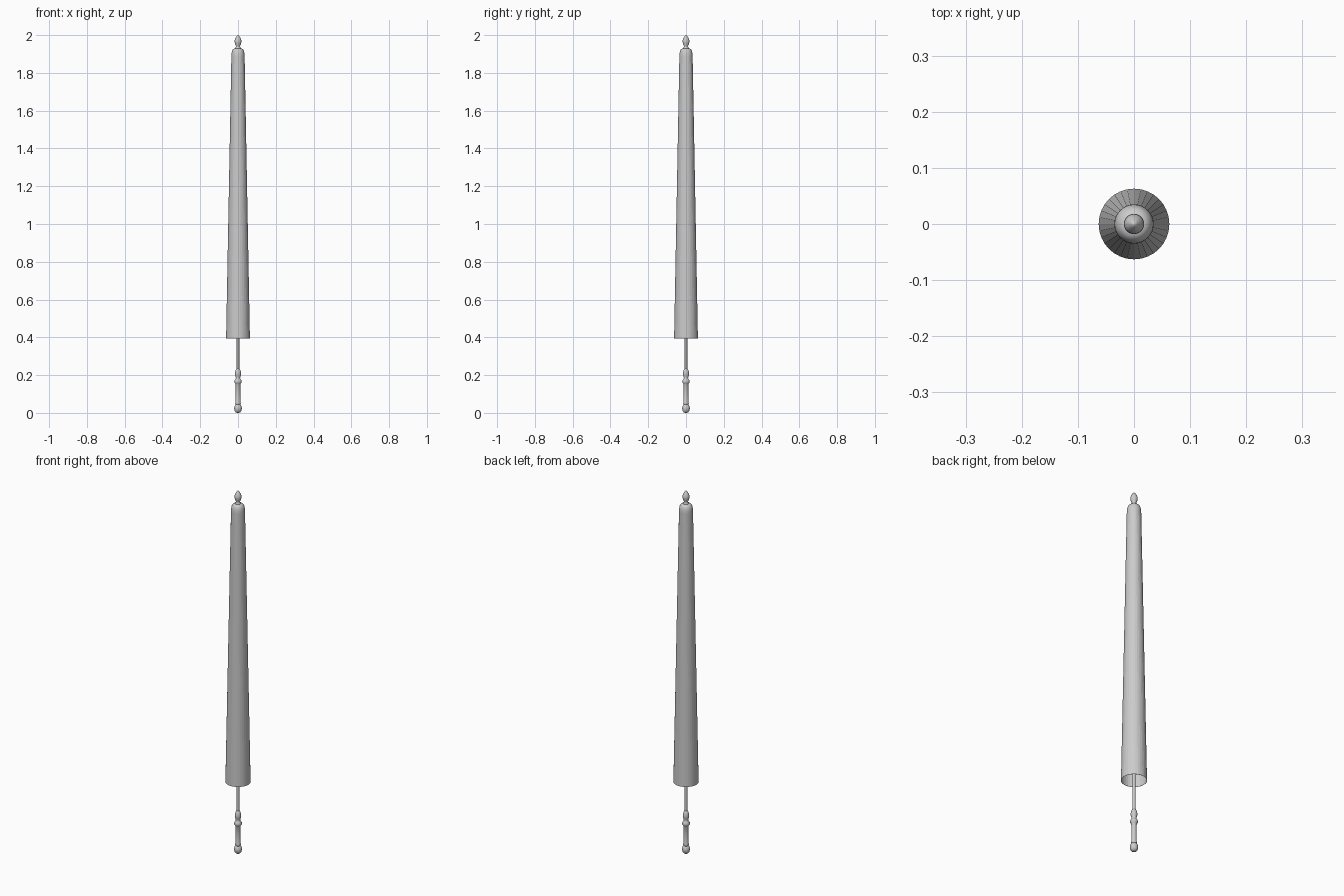
import bpy, bmesh, math

if "Cube" in bpy.data.objects:
    bpy.data.objects.remove(bpy.data.objects["Cube"])

def lathe(name, profile, sides=32, smooth=35):
    """Revolve (radius, z) points around z; zero radius closes to a pole."""
    bm = bmesh.new()
    rings = []
    for r, z in profile:
        if r == 0:
            rings.append([bm.verts.new((0, 0, z))])
        else:
            rings.append([bm.verts.new((r * math.cos(2 * math.pi * i / sides),
                                        r * math.sin(2 * math.pi * i / sides), z))
                          for i in range(sides)])
    for a, b in zip(rings, rings[1:]):
        for i in range(sides):
            j = (i + 1) % sides
            if len(a) == 1:
                bm.faces.new((a[0], b[j], b[i]))
            elif len(b) == 1:
                bm.faces.new((a[i], a[j], b[0]))
            else:
                bm.faces.new((a[i], a[j], b[j], b[i]))
    mesh = bpy.data.meshes.new(name)
    bm.to_mesh(mesh)
    bm.free()
    ob = bpy.data.objects.new(name, mesh)
    bpy.context.collection.objects.link(ob)
    if smooth:
        bpy.ops.object.select_all(action='DESELECT')
        ob.select_set(True)
        bpy.context.view_layer.objects.active = ob
        bpy.ops.object.shade_smooth_by_angle(angle=math.radians(smooth))
    return ob

# Closed canopy: long faceted cone, open at the bottom
canopy = lathe("canopy", [(0.063, 0.395), (0.035, 1.89)], smooth=0)
shell = canopy.modifiers.new("thickness", 'SOLIDIFY')
shell.thickness = 0.001
shell.offset = -1

# Rounded cap over the canopy top
lathe("canopy_cap", [(0.035, 1.89), (0.0345, 1.902), (0.032, 1.914), (0.028, 1.923),
                     (0.021, 1.929), (0.012, 1.931), (0, 1.931)], smooth=50)

# Pointed finial
lathe("finial", [(0, 1.925), (0.014, 1.927), (0.015, 1.932), (0.011, 1.937),
                 (0.011, 1.942), (0.015, 1.952), (0.018, 1.964), (0.0175, 1.973),
                 (0.013, 1.985), (0.007, 1.994), (0.003, 1.999), (0, 2.0)], smooth=50)

# Shaft running up inside the canopy
lathe("shaft", [(0, 0.2), (0.007, 0.2), (0.007, 1.928), (0, 1.928)], sides=16)

# Turned handle: ball end, grip, ring and bulb
lathe("handle", [(0, 0), (0.011, 0.002), (0.017, 0.009), (0.02, 0.02), (0.02, 0.029),
                 (0.016, 0.039), (0.012, 0.044), (0.015, 0.049), (0.013, 0.056),
                 (0.012, 0.1), (0.012, 0.15), (0.0145, 0.155), (0.019, 0.161),
                 (0.019, 0.17), (0.014, 0.178), (0.011, 0.183), (0.013, 0.192),
                 (0.016, 0.203), (0.016, 0.212), (0.013, 0.226), (0.009, 0.234),
                 (0.007, 0.236), (0, 0.236)], smooth=50)
